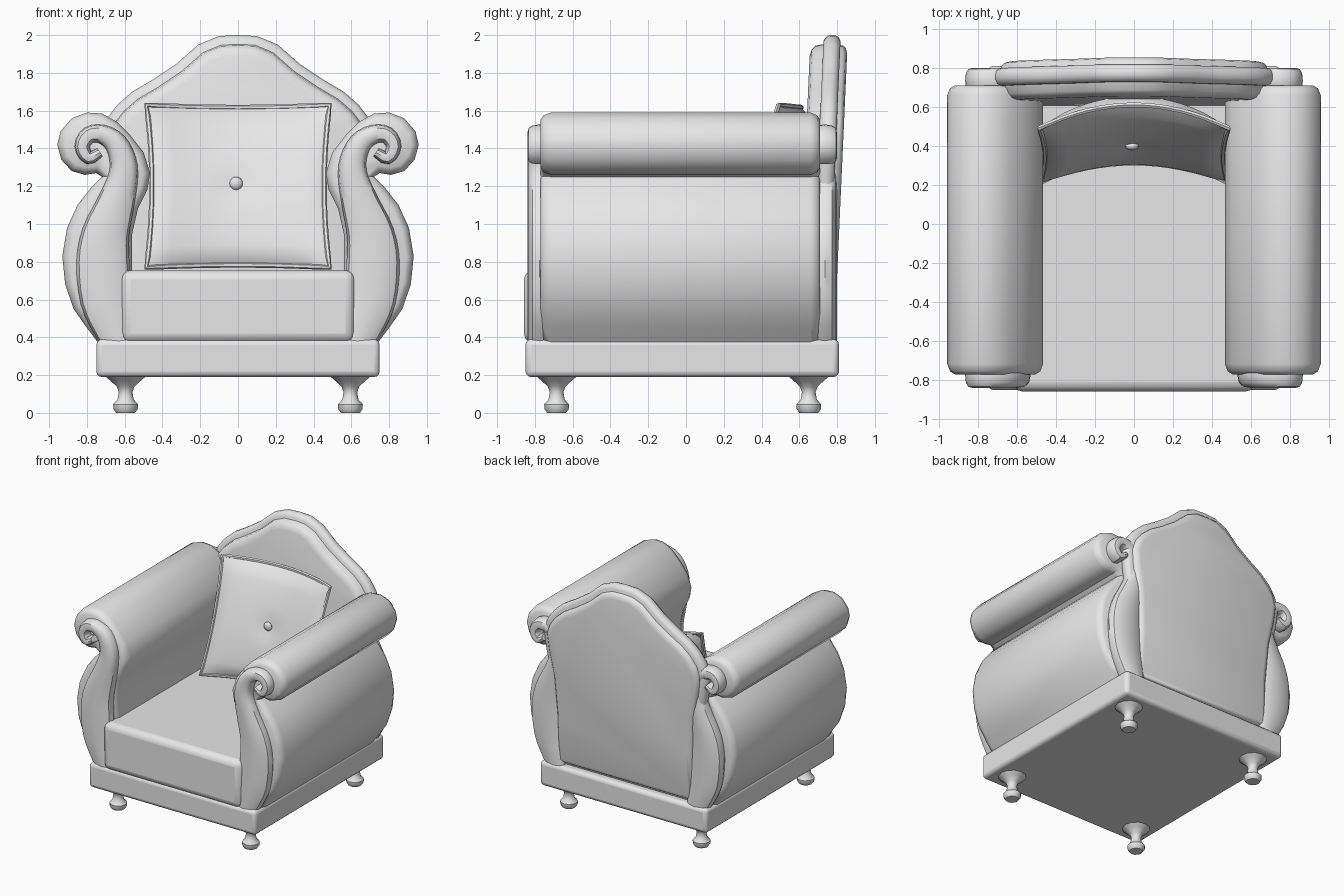
import bpy, bmesh, math
from mathutils import Vector

if "Cube" in bpy.data.objects:
    bpy.data.objects.remove(bpy.data.objects["Cube"])

fabric = bpy.data.materials.new("grey_fabric")
fabric.diffuse_color = (0.8, 0.8, 0.8, 1)
fabric.use_nodes = True
fabric.node_tree.nodes["Principled BSDF"].inputs["Base Color"].default_value = fabric.diffuse_color


def finish(name, bm):
    bmesh.ops.recalc_face_normals(bm, faces=bm.faces)
    me = bpy.data.meshes.new(name)
    bm.to_mesh(me)
    bm.free()
    me.materials.append(fabric)
    ob = bpy.data.objects.new(name, me)
    bpy.context.collection.objects.link(ob)
    return ob


def loft(name, rings, closed=False):
    """Skin a list of equal-length point rings, capped unless closed."""
    bm = bmesh.new()
    vs = [[bm.verts.new(p) for p in r] for r in rings]
    n = len(vs[0])
    pairs = list(zip(vs, vs[1:])) + ([(vs[-1], vs[0])] if closed else [])
    for a, b in pairs:
        for i in range(n):
            bm.faces.new((a[i], a[(i + 1) % n], b[(i + 1) % n], b[i]))
    if not closed:
        bm.faces.new(vs[0])
        bm.faces.new(vs[-1])
    return finish(name, bm)


def inset(pts, d):
    """Shrink an xz outline by d."""
    n = len(pts)
    area = sum(pts[i - 1][0] * pts[i][1] - pts[i][0] * pts[i - 1][1] for i in range(n))
    s = 1 if area > 0 else -1
    out = []
    for i in range(n):
        p = Vector(pts[i])
        e1 = (p - Vector(pts[i - 1])).normalized()
        e2 = (Vector(pts[(i + 1) % n]) - p).normalized()
        m = Vector((-e1.y - e2.y, e1.x + e2.x)).normalized() * s
        out.append(p + m * d)
    return out


def slab(name, outline, levels, shear=0.0):
    """Stack inset copies of an xz outline along y."""
    return loft(name, [[(p[0], y + shear * (p[1] - 1.9), p[1]) for p in inset(outline, d)]
                       for y, d in levels])


def spline(pts, steps):
    """Smooth a list of tuples by Catmull-Rom interpolation."""
    P = [Vector(p) for p in pts]
    P = [2 * P[0] - P[1]] + P + [2 * P[-1] - P[-2]]
    out = []
    for a, b, c, d in zip(P, P[1:], P[2:], P[3:]):
        for k in range(steps):
            t = k / steps
            out.append(0.5 * (2 * b + (c - a) * t + (2 * a - 5 * b + 4 * c - d) * t * t
                              + (3 * b - a - 3 * c + d) * t ** 3))
    return out + [P[-2]]


def box(name, lo, hi, bevel):
    bm = bmesh.new()
    bmesh.ops.create_cube(bm, size=1)
    for v in bm.verts:
        v.co = [lo[i] + (v.co[i] + 0.5) * (hi[i] - lo[i]) for i in range(3)]
    ob = finish(name, bm)
    m = ob.modifiers.new("round", 'BEVEL')
    m.width, m.segments = bevel, 3
    return ob


# Plinth and seat
box("base", (-0.75, -0.85, 0.19), (0.75, 0.81, 0.39), 0.03)
box("seat", (-0.62, -0.858, 0.37), (0.62, 0.68, 0.755), 0.05)

# Rolled arms
arm = [(0.55, 0.37), (0.56, 0.75), (0.56, 0.95), (0.53, 1.08), (0.48, 1.18), (0.465, 1.27),
       (0.5, 1.38), (0.57, 1.47), (0.64, 1.54), (0.72, 1.585), (0.8, 1.59), (0.88, 1.56),
       (0.94, 1.49), (0.957, 1.42), (0.935, 1.34), (0.88, 1.28), (0.81, 1.26), (0.75, 1.27),
       (0.72, 1.25), (0.78, 1.19), (0.85, 1.1), (0.905, 0.98), (0.93, 0.83), (0.915, 0.68),
       (0.87, 0.55), (0.8, 0.45), (0.74, 0.37)]
# Scroll facings: x, z and half width along the path
scroll = [(0.73, 1.38, 0.025), (0.79, 1.35, 0.035), (0.825, 1.41, 0.04), (0.79, 1.47, 0.045),
          (0.72, 1.475, 0.05), (0.65, 1.43, 0.06), (0.61, 1.34, 0.07), (0.61, 1.24, 0.08),
          (0.65, 1.1, 0.1), (0.70, 0.95, 0.125), (0.715, 0.8, 0.14), (0.70, 0.6, 0.135),
          (0.655, 0.45, 0.11), (0.63, 0.37, 0.09)]
path = spline(scroll, 3)
for side, s in (("left", -1), ("right", 1)):
    slab("arm_" + side, [(s * x, z) for x, z in arm],
         [(-0.77, 0.04), (-0.755, 0.015), (-0.715, 0), (0.66, 0), (0.695, 0.015), (0.71, 0.04)])
    for end, y in (("front", -0.775), ("back", 0.735)):
        rings = []
        for i, p in enumerate(path):
            t = path[min(i + 1, len(path) - 1)] - path[max(i - 1, 0)]
            n = Vector((-t.y, t.x)).normalized()
            ring = []
            for k in range(12):
                a = math.tau * k / 12
                c, q = math.cos(a), math.sin(a)
                w = p.z * math.copysign(abs(c) ** 0.75, c)
                d = 0.065 * math.copysign(abs(q) ** 0.75, q)
                ring.append((s * (p.x + n.x * w), y + d, p.y + n.y * w))
            rings.append(ring)
        loft(f"scroll_{end}_{side}", rings)

# Arched backrest: front pad, middle bead and rear panel
half = [(0.1, 1.995), (0.21, 1.95), (0.33, 1.845), (0.45, 1.765), (0.56, 1.7), (0.64, 1.63),
        (0.7, 1.55), (0.735, 1.45), (0.72, 1.3), (0.68, 1.1), (0.66, 0.8), (0.64, 0.37)]
arch = [(0, 2.0)] + half + [(-x, z) for x, z in reversed(half)]
slab("back_bead", arch, [(0.725, 0.03), (0.737, 0.01), (0.757, 0), (0.783, 0),
                         (0.803, 0.01), (0.815, 0.03)], 0.045)
slab("back_pad", arch, [(0.655, 0.11), (0.665, 0.075), (0.685, 0.055), (0.75, 0.045)], 0.045)
slab("back_panel", arch, [(0.79, 0.05), (0.83, 0.055), (0.845, 0.07), (0.853, 0.1)], 0.045)


# Scatter cushion, leaning and wrapped, with piping and a button
def cushion_point(u, v):
    return Vector((0.485 * u * (1 - 0.06 * (1 - v * v)),
                   0.47 + 0.14 * v - 0.12 * u * u,
                   1.2 + 0.43 * v * (1 - 0.03 * (1 - u * u))))


N = 16
bm = bmesh.new()
for thick in (-0.085, 0.11):
    g = bmesh.ops.create_grid(bm, x_segments=N, y_segments=N, size=1)
    for v in g["verts"]:
        u, w = v.co.x, v.co.y
        puff = max(0, (1 - u * u) * (1 - w * w)) ** 0.4
        dimple = 0.02 * math.exp(-(u * u + w * w) * 30) if thick < 0 else 0
        v.co = cushion_point(u, w) + Vector((0, thick * puff + dimple, 0))
bmesh.ops.remove_doubles(bm, verts=bm.verts, dist=0.0005)
finish("cushion", bm)

border = [(-1 + 2 * i / N, -1) for i in range(N)] + [(1, -1 + 2 * i / N) for i in range(N)]
border += [(-u, -v) for u, v in border]
rings = []
for u, v in border:
    p = cushion_point(u, v)
    out = Vector((u if abs(u) > 0.99 else 0, 0, v if abs(v) > 0.99 else 0)).normalized()
    rings.append([p + 0.014 * (out * math.cos(a) + Vector((0, math.sin(a), 0)))
                  for a in (math.tau * k / 6 for k in range(6))])
loft("cushion_piping", rings, closed=True)

bm = bmesh.new()
bmesh.ops.create_uvsphere(bm, u_segments=12, v_segments=8, radius=0.035)
for v in bm.verts:
    v.co = (v.co.x - 0.01, 0.398 + v.co.y * 0.6, v.co.z + 1.215)
finish("cushion_button", bm)

# Turned feet flaring into the base
foot = [(0, 0.05), (0.02, 0.064), (0.045, 0.066), (0.07, 0.043), (0.11, 0.036),
        (0.14, 0.047), (0.17, 0.08), (0.2, 0.115)]
for side, x in (("left", -0.595), ("right", 0.595)):
    for end, y in (("front", -0.685), ("back", 0.65)):
        loft(f"leg_{end}_{side}", [[(x + r * math.cos(math.tau * k / 12),
                                     y + r * math.sin(math.tau * k / 12), z)
                                    for k in range(12)] for z, r in foot])

# Smooth shading with sharp edges kept
bpy.ops.object.select_all(action='SELECT')
bpy.context.view_layer.objects.active = bpy.context.selected_objects[0]
bpy.ops.object.shade_smooth_by_angle(angle=math.radians(40))
